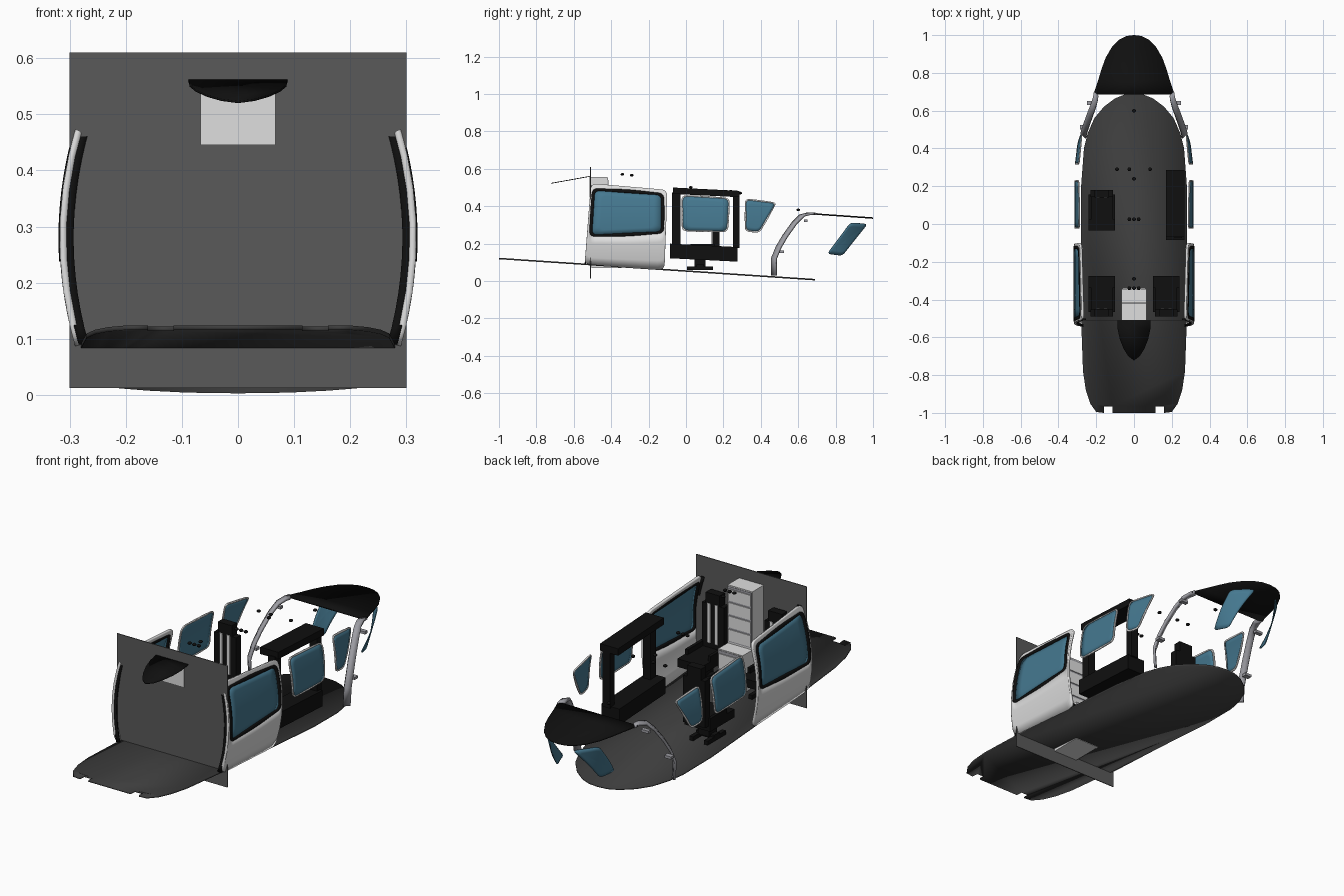
import bpy, bmesh, math
from mathutils import Vector

cube = bpy.data.objects.get("Cube")
if cube:
    bpy.data.objects.remove(cube, do_unlink=True)


def material(name, r, g, b):
    m = bpy.data.materials.new(name)
    m.use_nodes = True
    m.diffuse_color = (r, g, b, 1)
    m.node_tree.nodes["Principled BSDF"].inputs["Base Color"].default_value = (r, g, b, 1)
    return m


BLACK = material("black trim", .005, .005, .005)
FLOOR = material("dark grey floor", .045, .045, .045)
WALL = material("grey wall", .1, .1, .1)
WHITE = material("light grey panel", .74, .74, .74)
STEEL = material("steel grey", .34, .34, .37)
GLASS = material("blue glass", .06, .19, .28)


def finish(name, bm, mat, thick=0, mirror=False, offset=0, smooth=True):
    bmesh.ops.recalc_face_normals(bm, faces=bm.faces)
    me = bpy.data.meshes.new(name)
    bm.to_mesh(me)
    bm.free()
    me.materials.append(mat)
    ob = bpy.data.objects.new(name, me)
    bpy.context.collection.objects.link(ob)
    if thick:
        s = ob.modifiers.new("Thickness", 'SOLIDIFY')
        s.thickness, s.offset = thick, offset
    if mirror:
        ob.modifiers.new("Mirror", 'MIRROR').use_clip = False
    if smooth:
        bpy.ops.object.select_all(action='DESELECT')
        ob.select_set(True)
        bpy.context.view_layer.objects.active = ob
        bpy.ops.object.shade_smooth_by_angle(angle=math.radians(35))
    return ob


def boxes(name, mat, items, mirror=False, slope=0):
    """Join boxes given as (x0, x1, y0, y1, z0, z1); slope shears z along y."""
    bm = bmesh.new()
    for x0, x1, y0, y1, z0, z1 in items:
        for v in bmesh.ops.create_cube(bm, size=1)["verts"]:
            v.co = Vector((x1 if v.co.x > 0 else x0, y1 if v.co.y > 0 else y0,
                           z1 if v.co.z > 0 else z0))
            v.co.z += slope * v.co.y
    return finish(name, bm, mat, mirror=mirror, smooth=False)


def plate(name, mat, half, height, thick):
    """Flat symmetric plate from half an outline, sloped by height(y)."""
    outline = half + [(-x, y) for x, y in reversed(half) if x > 0]
    bm = bmesh.new()
    bm.faces.new([bm.verts.new((x, y, height(y))) for x, y in outline])
    return finish(name, bm, mat, thick)


def hull(y, z):
    return .312 - .75 * (z - .28) ** 2 - max(0, y - .3) * .12


def nose(y, z):
    return .2 - 2.4 * max(0, y - .74) ** 2 - .3 * (.35 - z)


def rounded(corners, r, steps=5, straight=6):
    """Closed loop with rounded corners and subdivided sides."""
    pts, n = [], len(corners)
    cs = [Vector(c) for c in corners]
    arcs = []
    for i, c in enumerate(cs):
        a = c + (cs[i - 1] - c).normalized() * r
        b = c + (cs[(i + 1) % n] - c).normalized() * r
        arcs.append([a * (1 - t) ** 2 + c * 2 * t * (1 - t) + b * t * t
                     for t in [k / steps for k in range(steps + 1)]])
    for i, arc in enumerate(arcs):
        nxt = arcs[(i + 1) % n][0]
        pts += arc + [arc[-1].lerp(nxt, k / straight) for k in range(1, straight)]
    return pts


def scaled(loop, d):
    """Grow (d > 0) or shrink a loop by about d."""
    c = sum(loop, Vector((0, 0))) / len(loop)
    return [p + (p - c).normalized() * d for p in loop]


def skin(name, mat, outer, inner, surface, thick, rings=4):
    """Curved side panel between two loops, or a filled one if inner is None."""
    c = sum(outer, Vector((0, 0))) / len(outer)
    end = inner or [c + (p - c) * .04 for p in outer]
    bm = bmesh.new()
    rows = []
    for k in range(rings + 1):
        row = [p.lerp(q, k / rings) for p, q in zip(outer, end)]
        rows.append([bm.verts.new((surface(p.x, p.y), p.x, p.y)) for p in row])
    n = len(outer)
    for a, b in zip(rows, rows[1:]):
        for i in range(n):
            j = (i + 1) % n
            bm.faces.new((a[i], a[j], b[j], b[i]))
    if inner is None:
        bm.faces.new(rows[-1])
    return finish(name, bm, mat, thick, mirror=True)


def sweep(name, mat, path, across, thick):
    """Mirrored ribbon along a path."""
    bm = bmesh.new()
    w = Vector(across)
    rows = [(bm.verts.new(Vector(p) - w), bm.verts.new(Vector(p) + w)) for p in path]
    for a, b in zip(rows, rows[1:]):
        bm.faces.new((a[0], a[1], b[1], b[0]))
    return finish(name, bm, mat, thick, mirror=True)


# Floor, with two notches in the tail edge
plate("floor", FLOOR, [(.115, -1), (.115, -.965), (.16, -.965), (.16, -1), (.2, -.995),
      (.232, -.95), (.255, -.88), (.27, -.78), (.28, -.5), (.28, .2), (.265, .4),
      (.245, .48), (.21, .56), (.16, .62), (.1, .665), (.05, .685), (0, .69)],
      lambda y: .053 - .067 * y, .008)

# Bulkhead and the cowls at both ends
boxes("bulkhead", WALL, [(-.3, .3, -.512, -.508, .012, .61)])
plate("rear_cowl", BLACK, [(.088, -.512), (.086, -.56), (.075, -.61), (.055, -.66),
      (.03, -.7), (0, -.722)], lambda y: .56 + .18 * (y + .51), .004)
plate("nose_cowl", BLACK, [(.215, .685), (.19, .76), (.172, .82), (.15, .88), (.115, .94),
      (.08, .975), (.04, .995), (0, 1)], lambda y: .36 - .07 * (y - .66), .008)

# Doors with seal and window
door = rounded([(-.542, .09), (-.508, .52), (-.1, .485), (-.115, .06)], .035)
pane = rounded([(-.505, .245), (-.49, .485), (-.13, .46), (-.13, .262)], .03)
skin("door", WHITE, door, scaled(pane, .012), hull, .012)
skin("door_seal", BLACK, scaled(pane, .014), scaled(pane, -.003), hull, .016, 2)
skin("door_glass", GLASS, pane, None, hull, .004)
edge = [(-.538 + .034 * t, .09 + .42 * t) for t in [k / 14 for k in range(15)]]
sweep("door_edge_seal", BLACK, [(hull(y, z) - .01, y, z) for y, z in edge],
      (.009, 0, 0), .008)

# Side and nose windows with thin rims
for name, corners, r, surface in [
        ("middle_window", [(-.018, .27), (-.02, .455), (.23, .44), (.22, .265)], .03, hull),
        ("quarter_window", [(.32, .27), (.32, .435), (.48, .415), (.39, .262)], .022, hull),
        ("nose_window", [(.755, .145), (.88, .312), (.97, .305), (.835, .135)], .02, nose)]:
    loop = rounded(corners, r)
    skin(name, GLASS, loop, None, surface, .004)
    if surface is hull:
        skin(name + "_rim", WHITE, scaled(loop, .006), scaled(loop, -.002), surface, .006, 1)

# Windscreen pillars with small brackets
sweep("pillar", STEEL, [(.262, .47, .03), (.268, .47, .12), (.262, .495, .18),
      (.25, .53, .24), (.232, .58, .31), (.217, .62, .35), (.205, .66, .36),
      (.2, .69, .358)], (.012, .012, 0), .012)
boxes("pillar_brackets", STEEL, [(.25, .285, .5, .525, .15, .163),
      (.21, .25, .63, .65, .315, .328)], mirror=True)

# Side equipment frame
boxes("equipment_frame", BLACK, [(.17, .268, -.07, .285, .462, .496),
      (.17, .268, -.085, .275, .117, .195), (.215, .255, -.075, -.03, .19, .47),
      (.215, .255, .25, .285, .19, .47)], slope=-.05)


# Seats: x centre, backrest position, facing direction, floor height
def seat(name, x, y, d, z):
    def part(label, mat, rows):
        boxes(name + label, mat, [(x + a, x + b, min(y + d * c, y + d * e),
              max(y + d * c, y + d * e), z + f, z + g) for a, b, c, e, f, g in rows])
    part("_base", BLACK, [(-.05, -.03, .01, .15, 0, .02), (.03, .05, .01, .15, 0, .02),
         (-.05, .05, .06, .1, .01, .03), (-.03, .03, .05, .11, .02, .09)])
    part("_cushion", BLACK, [(-.07, .07, 0, .19, .075, .115), (-.07, -.055, 0, .13, .115, .14),
         (.055, .07, 0, .13, .115, .14)])
    part("_backrest", BLACK, [(-.06, .06, -.025, .012, .1, .33),
         (-.038, .038, -.025, .015, .33, .385)])
    part("_straps", WHITE, [(-.028, -.012, .012, .018, .14, .335),
         (.012, .028, .012, .018, .14, .335)])


seat("front_seat", -.17, .155, -1, .058)
seat("rear_right_seat", -.17, -.465, 1, .086)
seat("rear_left_seat", .17, -.465, 1, .086)

# Cabinet with drawers
boxes("cabinet", WHITE, [(-.067, .067, -.505, -.42, .07, .556),
      (-.067, .067, -.42, -.345, .07, .27), (-.067, .067, -.516, -.505, .445, .556)])
boxes("cabinet_drawers", WHITE, [(-.06, .06, -.42, -.414, .285 + .066 * i, .341 + .066 * i)
      for i in range(4)] + [(-.06, .06, -.345, -.339, .1 + .08 * i, .17 + .08 * i)
      for i in range(2)])
boxes("drawer_gaps", STEEL, [(-.064, .064, -.42, -.418, .278, .55),
      (-.064, .064, -.345, -.343, .09, .265)])

# Ceiling fittings
bm = bmesh.new()
for x, y, z in [(0, .6, .38), (-.09, .29, .47), (-.025, .29, .47), (.085, .29, .47),
                (0, .24, .48), (-.025, .025, .5), (0, .025, .5), (.025, .025, .5),
                (0, -.29, .565), (-.025, -.34, .57), (0, -.34, .57), (.025, -.34, .57)]:
    made = bmesh.ops.create_uvsphere(bm, u_segments=10, v_segments=6, radius=.01)
    for v in made["verts"]:
        v.co = Vector((v.co.x + x, v.co.y + y, v.co.z * .7 + z))
finish("ceiling_lights", bm, BLACK)
